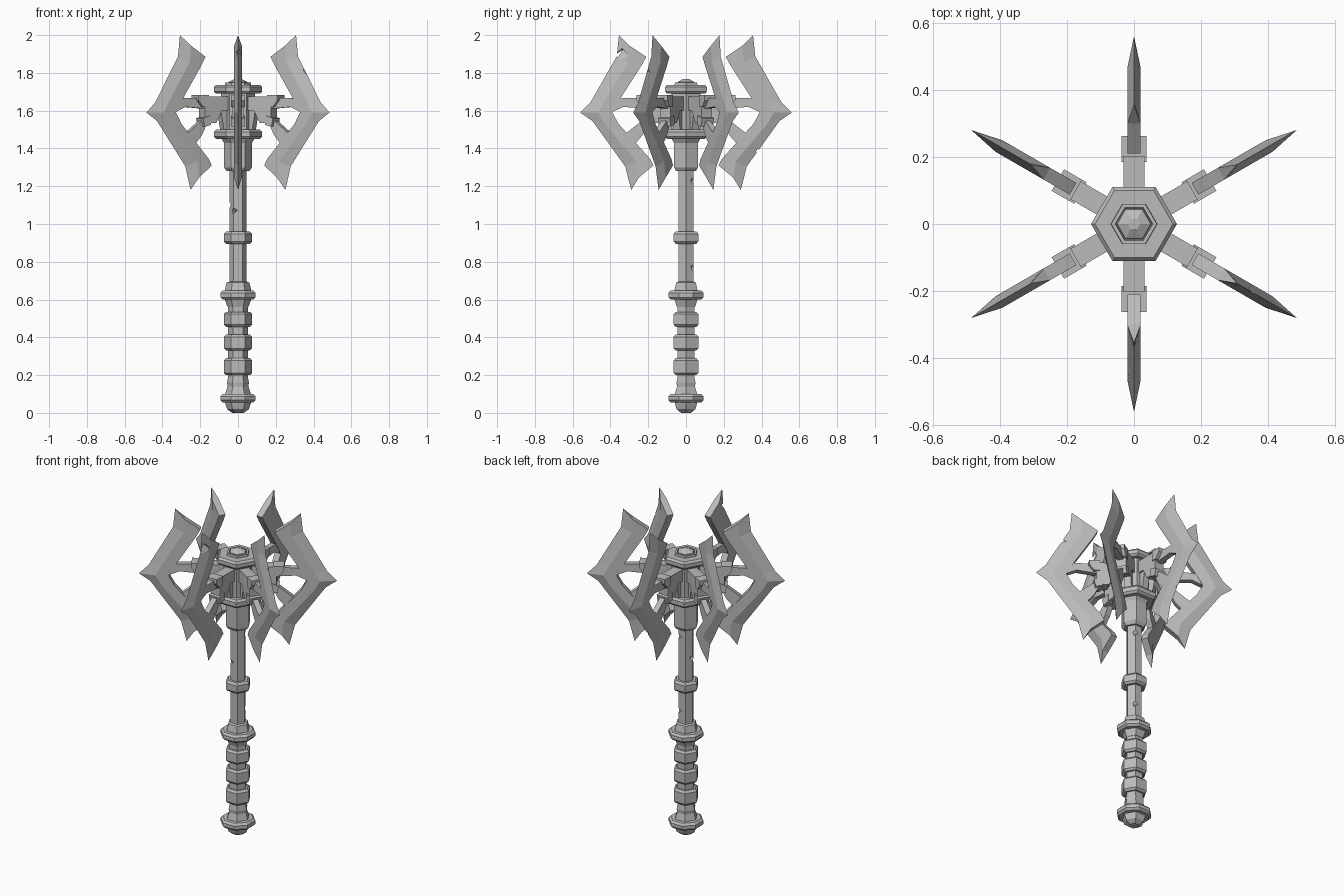
import bpy, bmesh
from math import sin, cos, pi, radians
from mathutils import Matrix, Vector

cube = bpy.data.objects.get("Cube")
if cube:
    bpy.data.objects.remove(cube)

steel = bpy.data.materials.new("worn steel grey")
steel.use_nodes = True
grey = (0.5, 0.5, 0.5, 1)
steel.diffuse_color = grey
steel.node_tree.nodes["Principled BSDF"].inputs["Base Color"].default_value = grey


def make(name, bm):
    bmesh.ops.recalc_face_normals(bm, faces=bm.faces)
    mesh = bpy.data.meshes.new(name)
    bm.to_mesh(mesh)
    bm.free()
    mesh.materials.append(steel)
    ob = bpy.data.objects.new(name, mesh)
    bpy.context.collection.objects.link(ob)
    return ob


def lathe(name, profile, sides=6, turn=0.0):
    """Faceted turned part from (radius, height) pairs, capped at both ends."""
    bm = bmesh.new()
    rings = [[bm.verts.new((r * cos(turn + 2 * pi * i / sides),
                            r * sin(turn + 2 * pi * i / sides), z))
              for i in range(sides)] for r, z in profile]
    for a, b in zip(rings, rings[1:]):
        for i in range(sides):
            j = (i + 1) % sides
            bm.faces.new((a[i], a[j], b[j], b[i]))
    bm.faces.new(rings[0])
    bm.faces.new(rings[-1])
    return make(name, bm)


def band(name, r, low, high, sides=6, turn=0.0):
    """Raised ring with chamfered rims."""
    c = 0.012
    return lathe(name, [(r - c, low), (r, low + c), (r, high - c), (r - c, high)], sides, turn)


def plate(bm, outline, half):
    """Radial plate: (distance, height) outline with a thickness across."""
    sides = [[bm.verts.new((r, y, z)) for r, z in outline] for y in (-half, half)]
    for s in sides:
        bm.faces.new(s)
    n = len(outline)
    for i in range(n):
        j = (i + 1) % n
        bm.faces.new((sides[0][i], sides[0][j], sides[1][j], sides[1][i]))


def chip(ob, centre, size, turn):
    """Cut a battle-worn nick out of a part."""
    bm = bmesh.new()
    bmesh.ops.create_cube(bm, size=size)
    bm.transform(Matrix.Translation(centre) @ Matrix.Rotation(turn, 4, 'Z')
                 @ Matrix.Rotation(0.7, 4, 'Y') @ Matrix.Rotation(0.5, 4, 'X'))
    cutter = make("chip_cutter", bm)
    cutter.hide_render = True
    mod = ob.modifiers.new("chip", 'BOOLEAN')
    mod.operation, mod.solver, mod.object = 'DIFFERENCE', 'EXACT', cutter
    dg = bpy.context.evaluated_depsgraph_get()
    old = ob.data
    new = bpy.data.meshes.new_from_object(ob.evaluated_get(dg))
    ob.modifiers.clear()
    ob.data = new
    bpy.data.meshes.remove(old)
    bpy.data.objects.remove(cutter)


# Pommel, grip and shaft
lathe("pommel", [(.03, 0), (.058, .02), (.068, .05), (.068, .1),
                 (.055, .14), (.058, .16), (.05, .2)])
band("pommel_ring", .1, .055, .1, 8, pi / 8)
lathe("grip", [(.052, .15), (.052, .6)])
for i, (low, high) in enumerate([(.2, .29), (.33, .415), (.455, .535)]):
    band("grip_band_%d" % (i + 1), .075, low, high)
lathe("guard", [(.055, .56), (.07, .6), (.07, .65), (.06, .69), (.046, .695)])
band("guard_ring", .1, .6, .647, 8, pi / 8)
shaft = lathe("shaft", [(.046, .58), (.046, 1.32)])
band("shaft_band", .075, .895, .96)
lathe("collar", [(.06, 1.28), (.074, 1.3), (.074, 1.43), (.09, 1.455)])

# Head core between two rings, with a domed cap
band("lower_head_ring", .128, 1.45, 1.5)
lathe("head_core", [(.09, 1.49), (.09, 1.7)])
band("upper_head_ring", .128, 1.69, 1.737)
lathe("cap_rim", [(.07, 1.73), (.068, 1.75), (.056, 1.75), (.054, 1.742)])
lathe("cap_dome", [(.054, 1.735), (.05, 1.752), (.018, 1.768)])

# Blade stations from top to bottom: cutting edge, ridge, inner edge
stations = [
    ((.355, 2.0), (.30, 1.945), (.21, 1.885)),
    ((.367, 1.887), (.305, 1.86), (.235, 1.84)),
    ((.505, 1.645), (.435, 1.645), (.36, 1.645)),
    ((.56, 1.59), (.465, 1.59), (.39, 1.59)),
    ((.495, 1.545), (.43, 1.53), (.357, 1.53)),
    ((.322, 1.305), (.262, 1.33), (.19, 1.345)),
    ((.29, 1.18), (.25, 1.245), (.172, 1.31)),
]


def blade(name, angle):
    bm = bmesh.new()
    h = .02
    loops = []
    for (o, m, i) in stations:
        pts = [(o[0], 0, o[1]), (m[0], h, m[1]), (i[0], h, i[1]),
               (i[0], -h, i[1]), (m[0], -h, m[1])]
        loops.append([bm.verts.new(p) for p in pts])
    for a, b in zip(loops, loops[1:]):
        for k in range(5):
            n = (k + 1) % 5
            bm.faces.new((a[k], a[n], b[n], b[k]))
    for end in (loops[0], loops[-1]):
        bm.faces.new((end[0], end[1], end[4]))
        bm.faces.new(end[1:])
    bm.transform(Matrix.Rotation(angle, 4, 'Z'))
    return make(name, bm)


def arm(name, angle):
    bm = bmesh.new()
    # stepped arm, clamp and the two prongs that carry the blade
    plate(bm, [(.05, 1.675), (.22, 1.675), (.22, 1.535), (.15, 1.535),
               (.115, 1.60), (.09, 1.60), (.05, 1.60)], .031)
    plate(bm, [(.07, 1.61), (.118, 1.61), (.098, 1.5), (.07, 1.5)], .02)
    plate(bm, [(.20, 1.682), (.262, 1.682), (.262, 1.655), (.235, 1.62), (.20, 1.62)], .037)
    plate(bm, [(.185, 1.575), (.235, 1.56), (.225, 1.515), (.185, 1.525)], .037)
    plate(bm, [(.21, 1.67), (.36, 1.665), (.40, 1.59), (.375, 1.60), (.33, 1.62), (.21, 1.61)], .017)
    plate(bm, [(.20, 1.56), (.235, 1.545), (.325, 1.475), (.265, 1.43), (.23, 1.47), (.20, 1.53)], .017)
    bm.transform(Matrix.Rotation(angle, 4, 'Z'))
    return make(name, bm)


# Nicks per blade: distance, height, size
nicks = [[(.45, 1.78, .05)], [(.39, 1.37, .05)], [(.32, 1.39, .04)],
         [(.41, 1.38, .05)], [(.345, 1.90, .05)], [(.42, 1.80, .05)]]
for n in range(6):
    angle = radians(30 + 60 * n)
    arm("arm_%d" % (n + 1), angle)
    flange = blade("blade_%d" % (n + 1), angle)
    for r, z, size in nicks[n]:
        chip(flange, Vector((r * cos(angle), r * sin(angle), z))
             + Vector((-sin(angle), cos(angle), 0)) * .025, size, angle)

# Nicks along the shaft corners
for z, turn in ((1.07, 240), (1.23, 60), (.77, 60), (1.1, 180)):
    a = radians(turn)
    chip(shaft, Vector((.052 * cos(a), .052 * sin(a), z)), .03, a)
